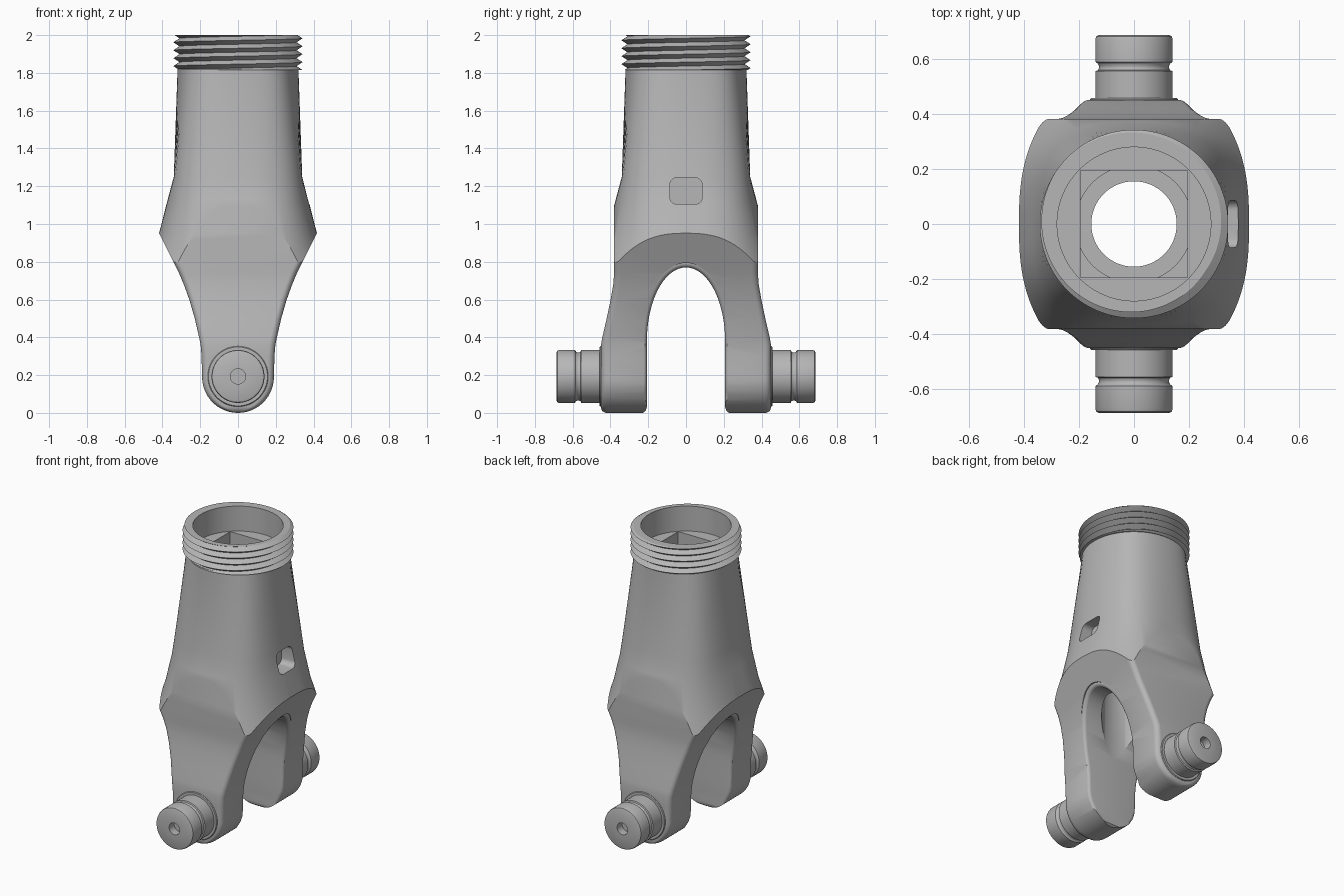
import bpy
import bmesh
import math
from math import sin, cos, pi, tau

cube = bpy.data.objects.get("Cube")
if cube:
    bpy.data.objects.remove(cube, do_unlink=True)

STEEL = (0.47, 0.47, 0.47, 1)
steel = bpy.data.materials.new("grey_steel")
steel.use_nodes = True
steel.diffuse_color = STEEL
for node in steel.node_tree.nodes:
    if node.type == "BSDF_PRINCIPLED":
        node.inputs["Base Color"].default_value = STEEL


def loft(name, rings, caps=True):
    """Skin a row of closed rings of points into a solid."""
    bm = bmesh.new()
    rows = [[bm.verts.new(p) for p in ring] for ring in rings]
    n = len(rows[0])
    for a, b in zip(rows, rows[1:]):
        for i in range(n):
            j = (i + 1) % n
            bm.faces.new((a[i], a[j], b[j], b[i]))
    if caps:
        bm.faces.new(rows[0])
        bm.faces.new(rows[-1])
    bmesh.ops.remove_doubles(bm, verts=bm.verts, dist=0.0002)
    bmesh.ops.recalc_face_normals(bm, faces=bm.faces)
    mesh = bpy.data.meshes.new(name)
    bm.to_mesh(mesh)
    bm.free()
    mesh.materials.append(steel)
    obj = bpy.data.objects.new(name, mesh)
    bpy.context.collection.objects.link(obj)
    return obj


def lathe(name, profile, place, steps=96):
    """Spin (radius, height) points; place maps (u, v, height) to space."""
    return loft(name, [[place(r * cos(tau * i / steps), r * sin(tau * i / steps), h)
                        for i in range(steps)] for r, h in profile])


def upright(u, v, h):
    return (u, v, h)


def rounded_rectangle(w, d, c, steps=6):
    """Outline with half sizes w and d and corner radius c."""
    points = []
    for k, (sx, sy) in enumerate([(1, 1), (-1, 1), (-1, -1), (1, -1)]):
        for i in range(steps + 1):
            a = pi / 2 * (k + i / steps)
            points.append((sx * (w - c) + c * cos(a), sy * (d - c) + c * sin(a)))
    return points


def activate(obj):
    bpy.ops.object.select_all(action="DESELECT")
    obj.select_set(True)
    bpy.context.view_layer.objects.active = obj


def combine(target, tool, operation):
    """Apply a boolean and discard the tool."""
    tool.hide_render = True
    activate(target)
    mod = target.modifiers.new("cut", "BOOLEAN")
    mod.operation = operation
    mod.solver = "EXACT"
    mod.object = tool
    bpy.ops.object.modifier_apply(modifier=mod.name)
    bpy.data.objects.remove(tool, do_unlink=True)


def smooth(obj, degrees=28):
    activate(obj)
    bpy.ops.object.shade_smooth_by_angle(angle=math.radians(degrees))


def read_width(curve, z):
    """Interpolate a (width, height) curve."""
    for (w0, z0), (w1, z1) in zip(curve, curve[1:]):
        if z0 <= z <= z1:
            return w0 + (w1 - w0) * (z - z0) / (z1 - z0)
    return curve[-1][0] if z > curve[-1][1] else curve[0][0]


# Yoke body blank: round neck that swells into a squarer shoulder
def blank_ring(half, z, power, steps=128):
    ring = []
    for i in range(steps):
        c, s = cos(tau * i / steps), sin(tau * i / steps)
        r = half / (abs(c) ** power + abs(s) ** power) ** (1 / power)
        ring.append((r * c, r * s, z))
    return ring


body = loft("yoke_body", [blank_ring(*section) for section in (
    (0.75, -0.1, 2), (0.75, 0.6, 2), (0.49, 0.735, 2.34), (0.418, 0.95, 2.54),
    (0.372, 1.13, 2.83), (0.34, 1.25, 3.57), (0.32, 1.82, 2), (0.30, 1.825, 2),
    (0.30, 1.95, 2))])

# Trim the blank with round-cornered sections following the flanks and sides
PIN_Z = 0.19
flank = [(PIN_Z * cos(a), PIN_Z + PIN_Z * sin(a))
         for a in [-pi / 2 * (1 - (i + 0.3) / 16.3) for i in range(17)]]
flank += [(0.193, 0.3), (0.198, 0.36), (0.206, 0.4), (0.229, 0.5), (0.258, 0.6),
          (0.287, 0.68), (0.312, 0.74), (0.417, 0.95), (0.59, 1.3), (0.59, 2.2)]
side = [(0.425, 0.0), (0.442, 0.008), (0.45, 0.025), (0.45, 0.36), (0.443, 0.4),
        (0.42, 0.5), (0.399, 0.6), (0.385, 0.68), (0.38, 0.75), (0.38, 2.2)]
sections = []
for w, z in flank:
    outline = rounded_rectangle(w, read_width(side, z), min(0.035, w * 0.8))
    sections.append([(x, y, z) for x, y in outline])
combine(body, loft("outer_envelope", sections), "INTERSECT")

# Arch between the legs, with rounded edges that follow the flanks
SPAN, RISE, SPRING, FILLET = 0.207, 0.39, 0.38, 0.024
leg = [(0.235, -0.1), (0.228, 0), (0.214, 0.01)]
leg += [(SPAN, z) for z in (0.03, 0.07, 0.11, 0.15, 0.19, 0.25, 0.3, 0.34)]
arch = [(y, z, 1, 0) for y, z in leg]
for i in range(49):
    a = pi * i / 48
    ny, nz = RISE * cos(a), SPAN * sin(a)
    size = math.hypot(ny, nz)
    arch.append((SPAN * cos(a), SPRING + RISE * sin(a), ny / size, nz / size))
arch += [(-y, z, -1, 0) for y, z in reversed(leg)]


def arch_ring(sign, phi=None):
    ring = []
    for y, z, ny, nz in arch:
        if phi is None:
            x, d = 0.75, FILLET
        else:
            x = read_width(flank, max(z, 0.07)) + 0.003 - FILLET * (1 - sin(phi))
            d = FILLET * (1 - cos(phi))
        ring.append((sign * x, y + ny * d, z + nz * d))
    return ring


angles = [pi / 2 * i / 6 for i in range(7)]
combine(body, loft("arch_cutter", [arch_ring(-1)]
                   + [arch_ring(-1, p) for p in reversed(angles)]
                   + [arch_ring(1, p) for p in angles] + [arch_ring(1)]), "DIFFERENCE")


# Stepped bore: wide mouth, through hole, lower bore, square socket and its seat
def square_bar(name, low, high, half):
    corners = [(-half, -half), (half, -half), (half, half), (-half, half)]
    return loft(name, [[(x, y, z) for x, y in corners] for z in (low, high)])


for radius, low, high in ((0.28, 1.83, 2.2), (0.155, 0.3, 1.7), (0.2, 0.3, 1.1)):
    combine(body, lathe("bore_cutter", [(radius, low), (radius, high)], upright),
            "DIFFERENCE")
seat = lathe("seat_cutter", [(0.212, 1.4), (0.212, 1.6)], upright)
combine(seat, square_bar("seat_limit", 1.3, 1.7, 0.194), "INTERSECT")
combine(body, seat, "DIFFERENCE")
combine(body, square_bar("socket_cutter", 1.5, 1.9, 0.195), "DIFFERENCE")

# Rounded pocket in the left wall
pocket = rounded_rectangle(0.085, 0.07, 0.035)
combine(body, loft("pocket_cutter", [[(x, y, 1.175 + z) for y, z in pocket]
                                     for x in (0.27, 0.6)]), "DIFFERENCE")
smooth(body)

# Threaded collar: a helical ridge clipped flat at both ends
PITCH, LOW, HIGH = 0.042, 1.815, 2.0
columns = []
for i in range(97):
    turn = i / 96
    column = [(0.279, HIGH - 0.08), (0.279, LOW)]
    for k in range(-4, 12):
        z = min(max(LOW + PITCH * (turn + k / 2), LOW), HIGH)
        phase = ((z - LOW) / PITCH - turn) % 1
        column.append((0.31 + 0.032 * abs(2 * phase - 1), z))
    column += [(0.31, HIGH), (0.279, HIGH)]
    columns.append([(r * cos(tau * turn), r * sin(tau * turn), z) for r, z in column])
smooth(loft("threaded_collar", columns, caps=False))

# Grooved pins on both legs
pin = [(0.16, 0.40), (0.16, 0.452), (0.156, 0.457), (0.14, 0.457), (0.14, 0.555),
       (0.131, 0.558), (0.127, 0.566), (0.127, 0.574), (0.131, 0.582), (0.14, 0.588),
       (0.14, 0.672), (0.137, 0.681), (0.128, 0.685), (0.04, 0.685), (0.04, 0.63)]
for name, s in (("front_pin", -1), ("back_pin", 1)):
    smooth(lathe(name, pin, lambda u, v, h: (u, s * h, PIN_Z + 0.003 + v), 64))
